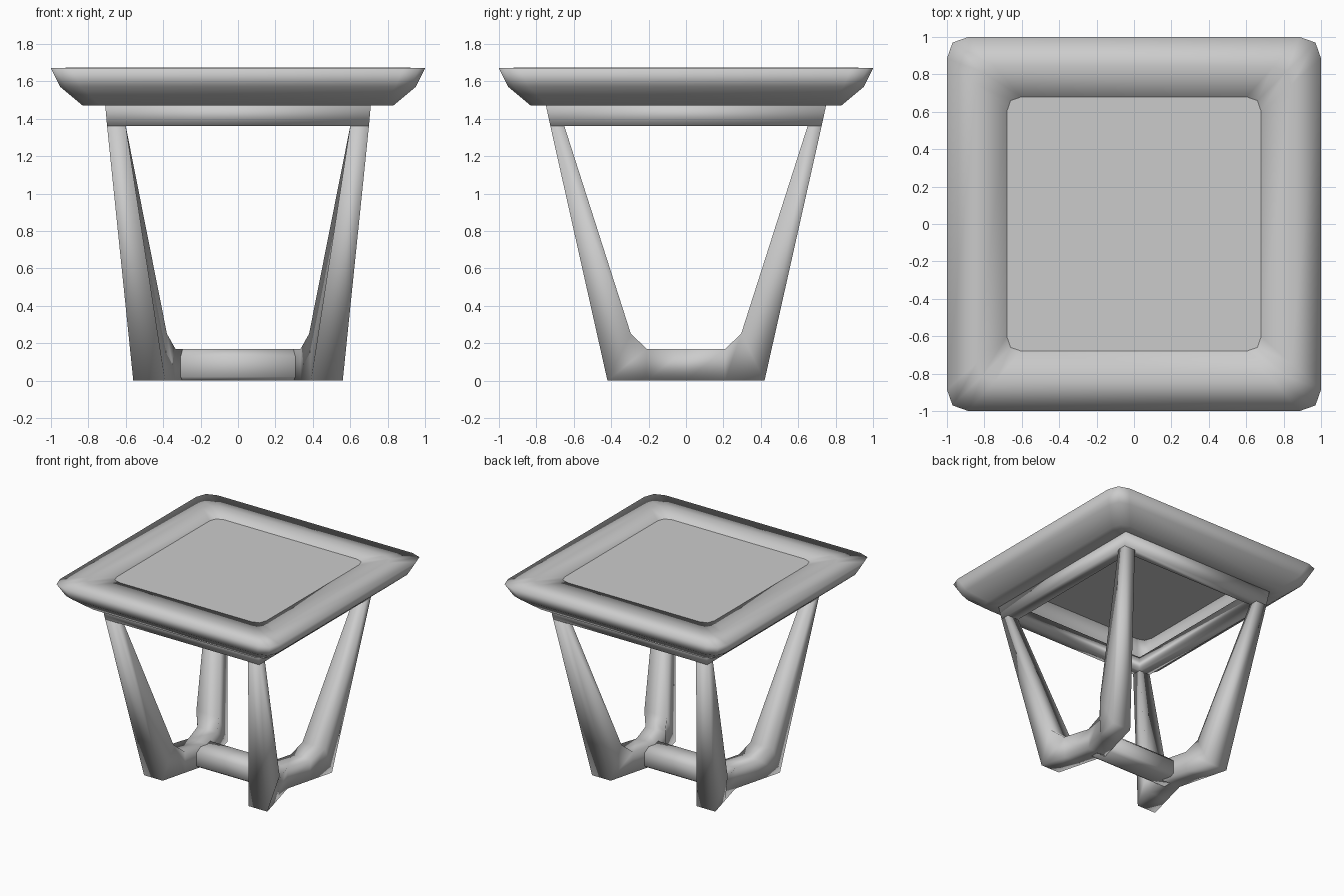
import bpy, bmesh

if "Cube" in bpy.data.objects:
    bpy.data.objects.remove(bpy.data.objects["Cube"])


def loft(name, rings, closed=False, caps=True, smooth=True):
    """Skin a list of matching point rings; closed joins last ring to first."""
    bm = bmesh.new()
    vr = [[bm.verts.new(p) for p in r] for r in rings]
    n, m = len(vr[0]), len(vr)
    for i in range(m if closed else m - 1):
        a, b = vr[i], vr[(i + 1) % m]
        for j in range(n):
            k = (j + 1) % n
            bm.faces.new((a[j], a[k], b[k], b[j]))
    if caps and not closed:
        bm.faces.new(vr[0])
        bm.faces.new(vr[-1])
    bmesh.ops.recalc_face_normals(bm, faces=bm.faces)
    for f in bm.faces:
        f.smooth = smooth
    me = bpy.data.meshes.new(name)
    bm.to_mesh(me)
    bm.free()
    ob = bpy.data.objects.new(name, me)
    bpy.context.collection.objects.link(ob)
    return ob


def square_ring(e, z):
    """Square outline with clipped corners."""
    corner = [(1, -.885), (1, .885), (.97, .97), (.885, 1)]
    pts = []
    x_y = corner[1:]
    for _ in range(4):
        pts += [(x * e, y * e, z) for x, y in x_y]
        x_y = [(-y, x) for x, y in x_y]
    return pts


def rect_ring(x, y, z):
    return [(x, y, z), (-x, y, z), (-x, -y, z), (x, -y, z)]


# Table top rim: profile of (half width, height) swept around the square
rim = [(1.0, 1.67), (.95, 1.57), (.83, 1.47), (.70, 1.47),
       (.68, 1.50), (.68, 1.67), (.84, 1.675)]
loft("top_rim", [square_ring(e, z) for e, z in rim], closed=True)

# Thin inset panel
loft("top_panel", [square_ring(.682, 1.65), square_ring(.682, 1.667)], smooth=False)

# Apron frame under the top
loft("apron", [rect_ring(.71, .75, 1.475), rect_ring(.70, .725, 1.36),
               rect_ring(.60, .65, 1.36), rect_ring(.60, .65, 1.475)], closed=True)

# Side frames: two legs and a bent foot bar in one sweep.
# Each station: outer (y, z, x_in, x_out), inner (y, z, x_in, x_out)
half = [((.725, 1.36, .60, .70), (.65, 1.36, .60, .70)),
        ((.42, 0, .39, .56), (.295, .25, .38, .585)),
        ((.21, 0, .335, .505), (.21, .17, .335, .515))]
middle = ((0, 0, .28, .45), (0, .17, .28, .45))


def station(st, sx, sy):
    (y0, z0, a0, b0), (y1, z1, a1, b1) = st
    return [(sx * a0, sy * y0, z0), (sx * b0, sy * y0, z0),
            (sx * b1, sy * y1, z1), (sx * a1, sy * y1, z1)]


for side, sx in (("right", 1), ("left", -1)):
    rings = [station(s, sx, -1) for s in half]
    rings.append(station(middle, sx, 1))
    rings += [station(s, sx, 1) for s in reversed(half)]
    loft(side + "_leg_frame", rings)

# Stretcher joining the two foot bars
section = [(-.10, .02), (-.07, 0), (.07, 0), (.10, .02),
           (.10, .13), (.06, .168), (-.06, .168), (-.10, .13)]
loft("stretcher", [[(x, y, z) for y, z in section] for x in (-.36, .36)])
